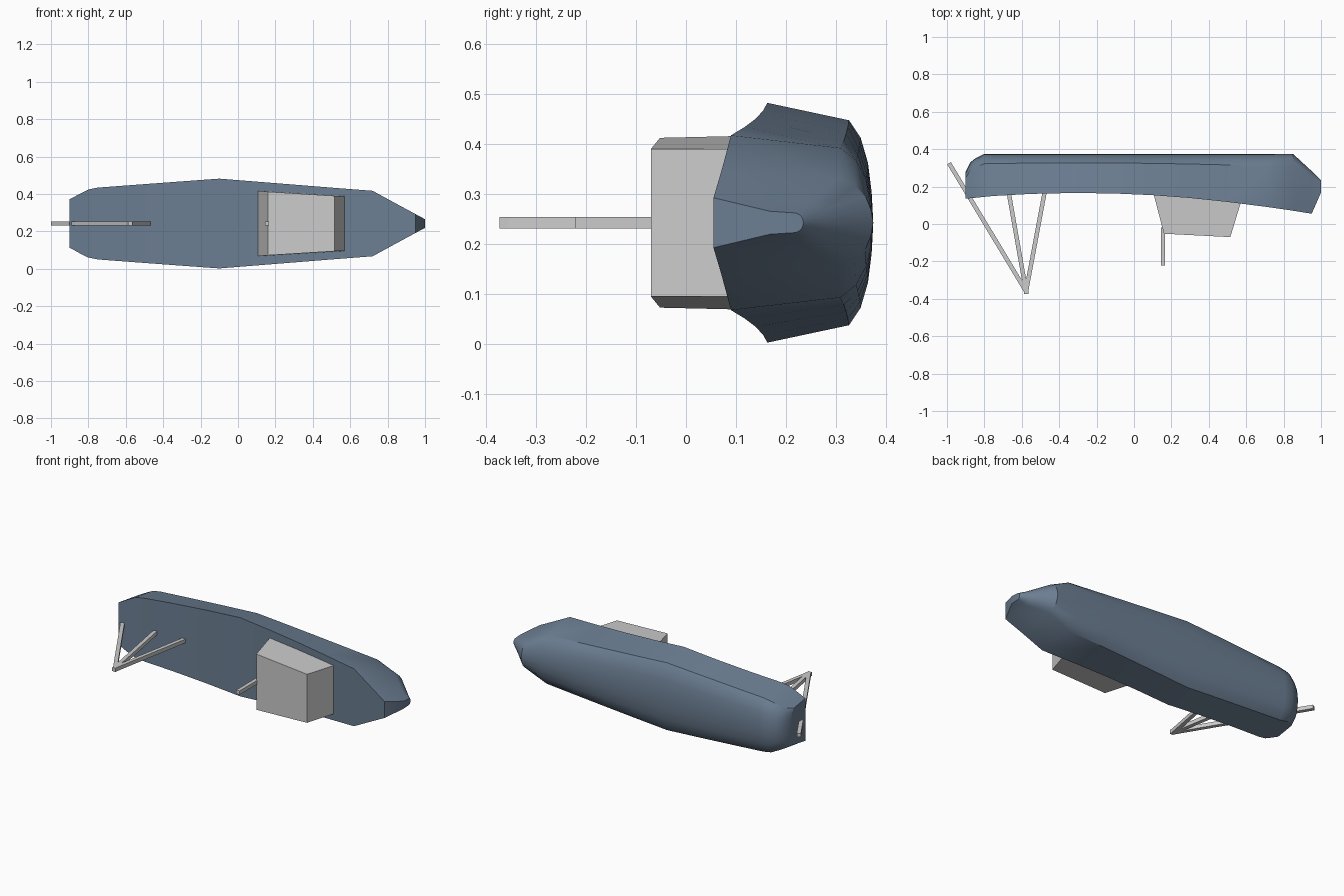
import bpy, bmesh
from mathutils import Vector

if "Cube" in bpy.data.objects:
    bpy.data.objects.remove(bpy.data.objects["Cube"])

ZC = 0.242  # height of the hull centreline (boat lies on its side)


def make_object(name, bm, angle=None, mat=None):
    bmesh.ops.recalc_face_normals(bm, faces=bm.faces)
    me = bpy.data.meshes.new(name)
    bm.to_mesh(me)
    bm.free()
    ob = bpy.data.objects.new(name, me)
    bpy.context.collection.objects.link(ob)
    if mat:
        me.materials.append(mat)
    if angle:
        bpy.ops.object.select_all(action='DESELECT')
        ob.select_set(True)
        bpy.context.view_layer.objects.active = ob
        bpy.ops.object.shade_smooth_by_angle(angle=angle)
    return ob


def loft(sections):
    bm = bmesh.new()
    rings = [[bm.verts.new(p) for p in s] for s in sections]
    n = len(rings[0])
    for a, b in zip(rings, rings[1:]):
        for i in range(n):
            j = (i + 1) % n
            bm.faces.new((a[i], a[j], b[j], b[i]))
    bm.faces.new(rings[0])
    bm.faces.new(rings[-1])
    return bm


# Hull: stations of (x, half width, deck y, keel y)
stations = [
    (-0.90, 0.130, 0.135, 0.280), (-0.875, 0.143, 0.138, 0.330),
    (-0.85, 0.157, 0.140, 0.350), (-0.80, 0.182, 0.145, 0.375),
    (-0.75, 0.192, 0.150, 0.375), (-0.55, 0.207, 0.161, 0.375),
    (-0.32, 0.224, 0.166, 0.375), (-0.10, 0.240, 0.163, 0.375),
    (0.10, 0.224, 0.154, 0.375), (0.30, 0.208, 0.139, 0.375),
    (0.50, 0.192, 0.118, 0.375), (0.72, 0.175, 0.090, 0.375),
    (0.85, 0.104, 0.071, 0.375), (0.95, 0.050, 0.055, 0.283),
    (1.00, 0.023, 0.168, 0.235)]
# Half section as (depth fraction, width fraction), deck edge to keel
profile = [(0, 1), (0.77, 0.855), (0.88, 0.71), (0.95, 0.5), (0.985, 0.25), (1, 0)]
full = profile + [(d, -w) for d, w in reversed(profile[:-1])]
hull_mat = bpy.data.materials.new("hull_blue")
hull_mat.diffuse_color = (0.15, 0.21, 0.29, 1)
hull_mat.use_nodes = True
hull_mat.node_tree.nodes["Principled BSDF"].inputs["Base Color"].default_value = hull_mat.diffuse_color
make_object("hull", loft([[(x, dk + d * (kl - dk), ZC + f * w) for d, f in full]
                          for x, w, dk, kl in stations]), 0.52, hull_mat)

# Cabin: corners of (x, y, half width) for base and roof
base = [(0.105, 0.160, 0.175), (0.572, 0.118, 0.147)]
roof = [(0.16, -0.052, 0.170), (0.515, -0.070, 0.148)]


def ring(ends):
    (xa, ya, wa), (xb, yb, wb) = ends
    return [(xa, ya, ZC - wa), (xb, yb, ZC - wb), (xb, yb, ZC + wb), (xa, ya, ZC + wa)]


make_object("cabin", loft([ring(base), ring(roof)]))


# Square bars lying in the centre plane
def bar(name, start, end, width=0.023):
    a, b = Vector((*start, ZC)), Vector((*end, ZC))
    side = (b - a).normalized().cross(Vector((0, 0, 1))) * width / 2
    up = Vector((0, 0, width / 2))
    make_object(name, loft([[p + side + up, p - side + up, p - side - up, p + side - up]
                            for p in (a, b)]))


apex = (-0.577, -0.360)
bar("stern_strut", (-0.989, 0.325), apex)
bar("aft_mast_leg", (-0.67, 0.170), apex)
bar("forward_mast_leg", (-0.477, 0.175), apex)
bar("mast_cap", (-0.576, -0.340), (-0.576, -0.373))
bar("cabin_post", (0.155, -0.222), (0.155, -0.02))
